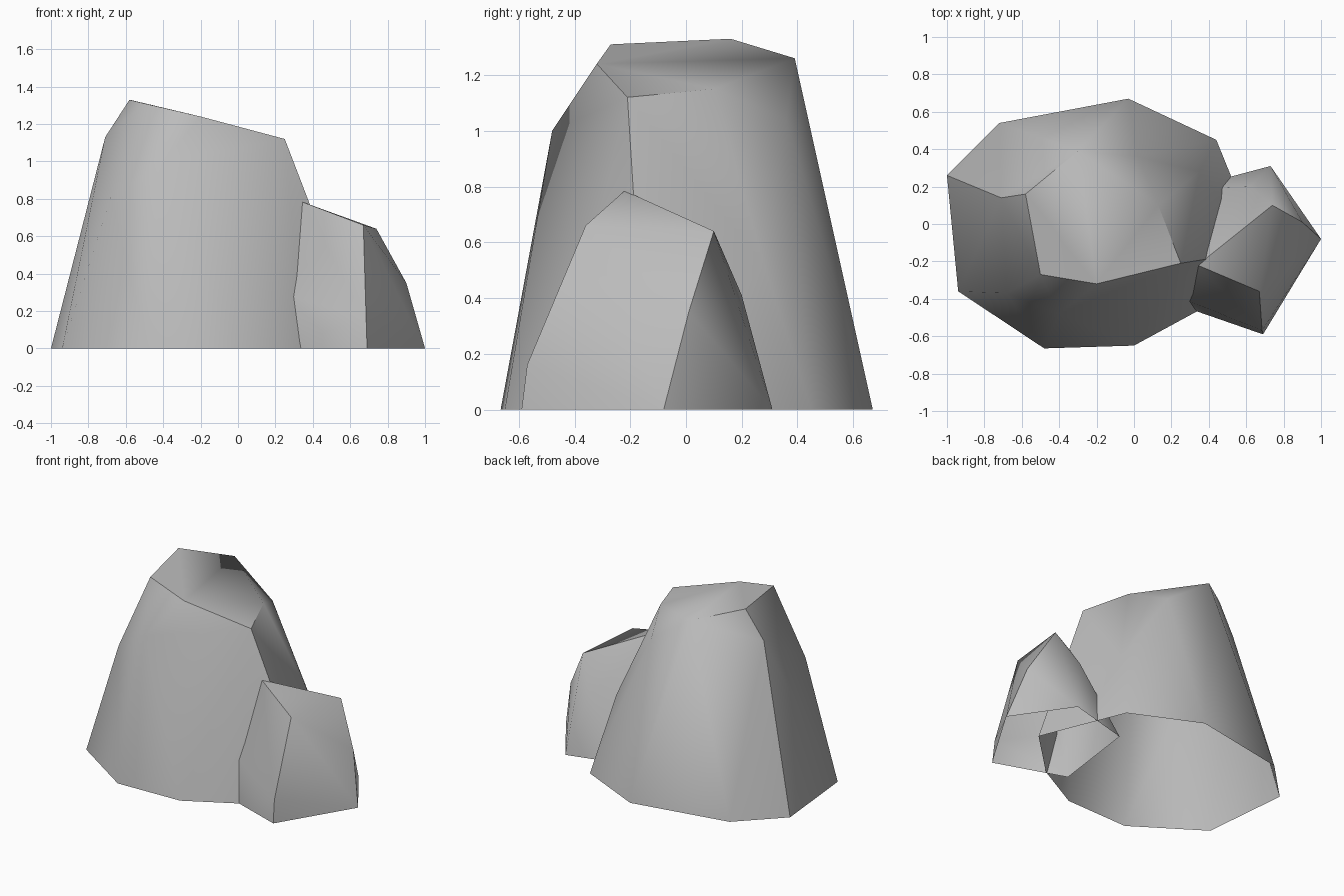
import bpy, bmesh, math

cube = bpy.data.objects.get("Cube")
if cube:
    bpy.data.objects.remove(cube, do_unlink=True)

# Single stone colour
stone = bpy.data.materials.new("grey_stone")
stone.use_nodes = True
colour = (0.5, 0.5, 0.5, 1)
stone.diffuse_color = colour
bsdf = next(n for n in stone.node_tree.nodes if n.type == 'BSDF_PRINCIPLED')
bsdf.inputs["Base Color"].default_value = colour
bsdf.inputs["Roughness"].default_value = 0.9


def rock(name, base, corners, angle):
    """Faceted boulder: hull of a ground outline and upper corners, open below."""
    bm = bmesh.new()
    for x, y in base:
        bm.verts.new((x, y, 0))
    for p in corners:
        bm.verts.new(p)
    bmesh.ops.convex_hull(bm, input=bm.verts[:])
    loose = [v for v in bm.verts if not v.link_faces]
    bmesh.ops.delete(bm, geom=loose, context='VERTS')
    bmesh.ops.recalc_face_normals(bm, faces=bm.faces[:])
    under = [f for f in bm.faces if all(v.co.z < 0.001 for v in f.verts)]
    bmesh.ops.delete(bm, geom=under, context='FACES')
    mesh = bpy.data.meshes.new(name)
    bm.to_mesh(mesh)
    bm.free()
    mesh.materials.append(stone)
    obj = bpy.data.objects.new(name, mesh)
    bpy.context.collection.objects.link(obj)
    bpy.ops.object.select_all(action='DESELECT')
    obj.select_set(True)
    bpy.context.view_layer.objects.active = obj
    bpy.ops.object.shade_smooth_by_angle(angle=math.radians(angle))
    return obj


# Tall boulder with a slanted top
rock("large_rock",
     [(-1, .26), (-.94, -.36), (-.48, -.665), (0, -.65), (.35, -.46),
      (.68, -.14), (.44, .45), (-.03, .67), (-.72, .54)],
     [(-.58, .16, 1.33), (-.5, -.27, 1.31), (-.2, -.32, 1.24),
      (.25, -.21, 1.12), (.13, .1, 1.15), (-.3, .39, 1.26),
      (-.71, .14, 1.13), (-.68, -.37, .81), (-.4, -.48, 1),
      (.02, .36, 1.04), (.35, .28, .52)], 42)

# Small boulder leaning against its side
rock("small_rock",
     [(.34, -.45), (.69, -.59), (1, -.08), (.73, .31), (.28, .19), (.2, -.42)],
     [(.34, -.22, .785), (.67, -.36, .66), (.74, .1, .64),
      (.9, .01, .35), (.62, .2, .41), (.29, -.41, .28), (.685, -.57, .16)], 42)
